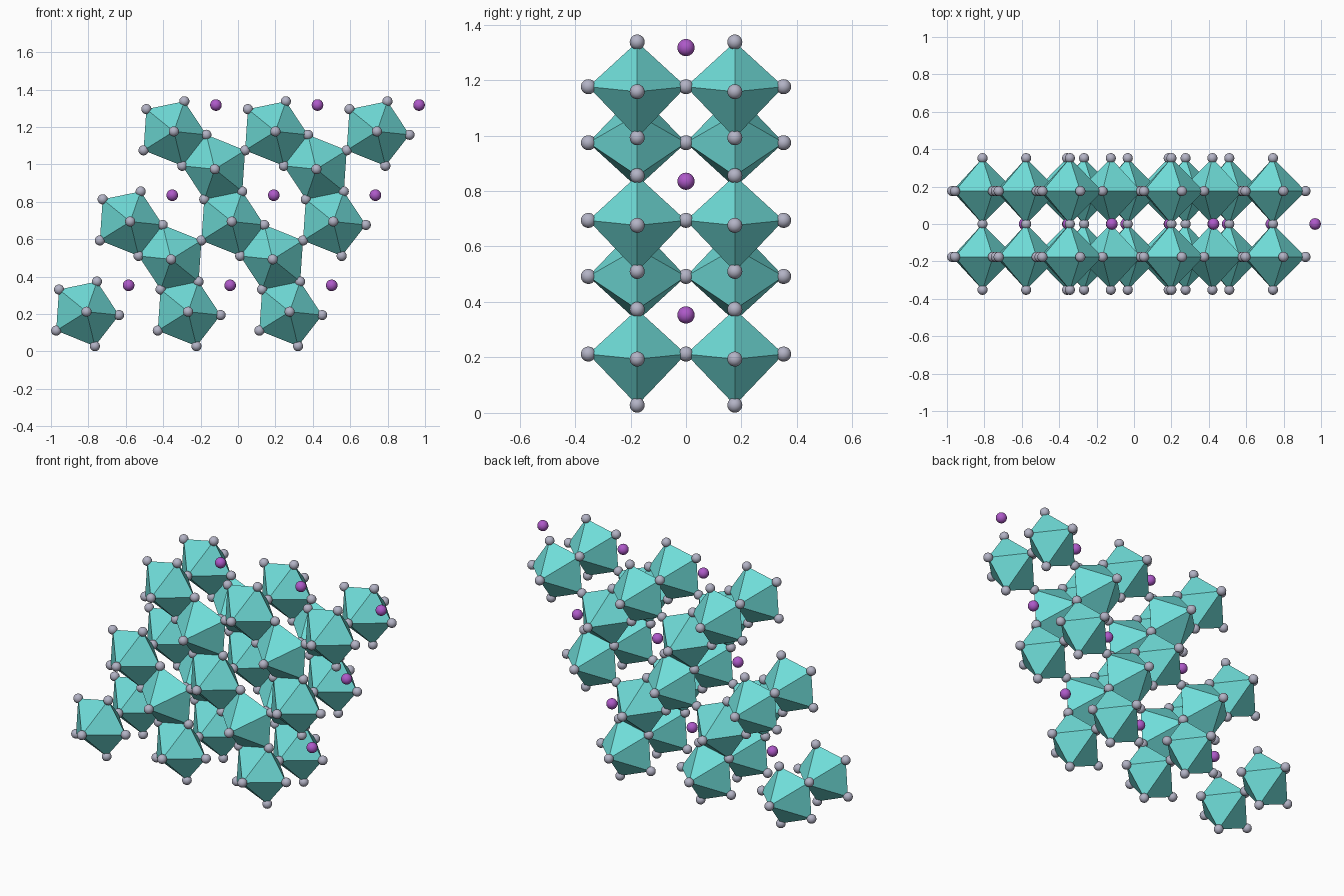
import bpy, bmesh
from mathutils import Vector

if "Cube" in bpy.data.objects:
    bpy.data.objects.remove(bpy.data.objects["Cube"])

# Lattice steps and the pentagonal outline (x, z) of one bipyramid
STEP_X = Vector((0.543, 0, 0))
STEP_UP = Vector((0.2335, 0, 0.482))
ORIGIN = Vector((-0.810, 0, 0.212))
LINK = Vector((0.219, 0, -0.202))       # from a main bipyramid to its linking one
ION = Vector((0.225, 0, 0.141))         # from a main bipyramid to the loose ion
HALF = 0.176                            # half height of a bipyramid along y
PENTAGON = [(-0.147, 0.119), (0.056, 0.161), (0.174, -0.018),
            (0.045, -0.184), (-0.162, -0.101)]


def material(name, colour):
    m = bpy.data.materials.new(name)
    m.diffuse_color = (*colour, 1)
    m.use_nodes = True
    m.node_tree.nodes["Principled BSDF"].inputs["Base Color"].default_value = m.diffuse_color
    return m


def corner_points(sign):
    ring = [Vector((sign * x, 0, sign * z)) for x, z in PENTAGON]
    return ring + [Vector((0, -HALF, 0)), Vector((0, HALF, 0))]


def bipyramid_mesh(name, sign, mat):
    bm = bmesh.new()
    v = [bm.verts.new(p) for p in corner_points(sign)]
    for i in range(5):
        for apex in (v[5], v[6]):
            bm.faces.new((v[i], v[(i + 1) % 5], apex))
    bmesh.ops.recalc_face_normals(bm, faces=bm.faces)
    me = bpy.data.meshes.new(name)
    bm.to_mesh(me)
    bm.free()
    me.materials.append(mat)
    return me


def ball_mesh(name, radius, mat):
    bm = bmesh.new()
    bmesh.ops.create_uvsphere(bm, u_segments=24, v_segments=14, radius=radius)
    for f in bm.faces:
        f.smooth = True
    me = bpy.data.meshes.new(name)
    bm.to_mesh(me)
    bm.free()
    me.materials.append(mat)
    return me


def place(name, mesh, loc):
    ob = bpy.data.objects.new(name, mesh)
    ob.location = loc
    bpy.context.collection.objects.link(ob)


teal = material("teal", (0.16, 0.72, 0.69))
grey = material("lavender_grey", (0.45, 0.45, 0.56))
purple = material("purple", (0.42, 0.10, 0.58))

main = bipyramid_mesh("main_bipyramid", 1, teal)
link = bipyramid_mesh("linking_bipyramid", -1, teal)
corner_ball = ball_mesh("corner_ball", 0.027, grey)
ion_ball = ball_mesh("loose_ion", 0.031, purple)

corners = []


def add_bipyramid(name, mesh, sign, loc):
    place(name, mesh, loc)
    # Collect corners, sharing those of neighbouring bipyramids
    for p in corner_points(sign):
        q = loc + p
        if all((q - c).length > 0.02 for c in corners):
            corners.append(q)


# Three rows of three, in two layers, with linking bipyramids between rows
for row in range(3):
    for col in range(3):
        base = ORIGIN + STEP_X * col + STEP_UP * row
        place("loose_ion", ion_ball, base + ION)
        for side in (-1, 1):
            layer = Vector((0, side * HALF, 0))
            add_bipyramid("main_bipyramid", main, 1, base + layer)
            if row > 0 and col < 2:
                add_bipyramid("linking_bipyramid", link, -1, base + LINK + layer)

# Balls on every corner
for c in corners:
    place("corner_ball", corner_ball, c)
